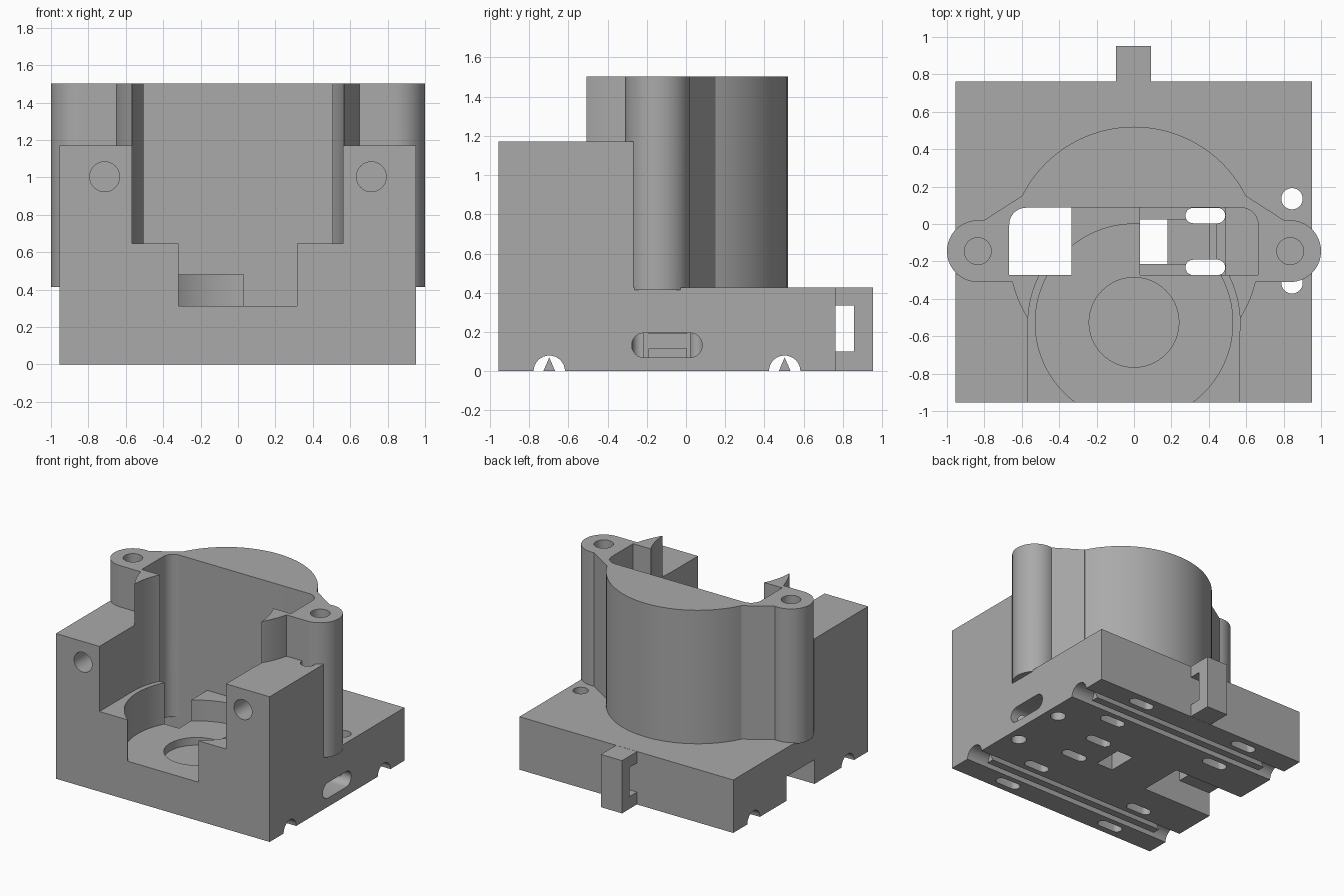
import bpy, bmesh, math
from mathutils import Vector

if "Cube" in bpy.data.objects:
    bpy.data.objects.remove(bpy.data.objects["Cube"])

grey = bpy.data.materials.new("plain grey")
grey.diffuse_color = (0.4, 0.4, 0.4, 1)
grey.use_nodes = True
grey.node_tree.nodes["Principled BSDF"].inputs["Base Color"].default_value = grey.diffuse_color


def prism(name, pts, lo, hi, axis="z"):
    """Extrude a closed 2D outline along an axis (x: pts are y,z; y: pts are x,z)."""
    place = {"x": lambda a, b, h: (h, a, b),
             "y": lambda a, b, h: (a, h, b),
             "z": lambda a, b, h: (a, b, h)}[axis]
    bm = bmesh.new()
    face = bm.faces.new([bm.verts.new(place(a, b, lo)) for a, b in pts])
    ext = bmesh.ops.extrude_face_region(bm, geom=[face])
    verts = [v for v in ext["geom"] if isinstance(v, bmesh.types.BMVert)]
    bmesh.ops.translate(bm, verts=verts, vec=Vector(place(0, 0, hi - lo)))
    bmesh.ops.recalc_face_normals(bm, faces=bm.faces)
    me = bpy.data.meshes.new(name)
    bm.to_mesh(me)
    bm.free()
    ob = bpy.data.objects.new(name, me)
    bpy.context.collection.objects.link(ob)
    me.materials.append(grey)
    return ob


def rect(a0, a1, b0, b1):
    return [(a0, b0), (a1, b0), (a1, b1), (a0, b1)]


def arc(cx, cy, r, start=0, end=360, n=64):
    full = end - start == 360
    return [(cx + r * math.cos(math.radians(start + (end - start) * i / n)),
             cy + r * math.sin(math.radians(start + (end - start) * i / n)))
            for i in range(n if full else n + 1)]


def stadium(a0, a1, b0, b1):
    r, m = (b1 - b0) / 2, (b0 + b1) / 2
    return arc(a1 - r, m, r, -90, 90, 12) + arc(a0 + r, m, r, 90, 270, 12)


def combine(body, other, op):
    mod = body.modifiers.new("join", "BOOLEAN")
    mod.operation, mod.solver, mod.object = op, "EXACT", other
    bpy.context.view_layer.objects.active = body
    bpy.ops.object.modifier_apply(modifier=mod.name)
    bpy.data.objects.remove(other)


def add(*args):
    combine(housing, prism("part", *args), "UNION")


def cut(*args):
    combine(housing, prism("cutter", *args), "DIFFERENCE")


# Base with raised front block, as one side profile
housing = prism("housing", [(-0.955, 0), (0.762, 0), (0.762, 0.427),
                            (-0.268, 0.427), (-0.268, 1.17), (-0.955, 1.17)],
                -0.955, 0.951, "x")

# Rear hook tab with side opening
add(rect(0.70, 0.953, 0.001, 0.426), -0.097, 0.092, "x")
cut(rect(0.762, 0.857, 0.1, 0.335), -0.3, 0.3, "x")

# Vertical screw holes on the right side
for y in (0.135, -0.315):
    cut(arc(0.845, y, 0.057, n=32), -0.1, 1.3)

# Round tower and its two screw ears
add(arc(0, -0.15, 0.67, n=96), 0.35, 1.503)
for s in (-1, 1):
    outline = [(0.3, -0.31), (0.3, 0.1), (0.6, 0.15)] + arc(0.835, -0.145, 0.165, 100, -90, 32)
    add([(s * x, y) for x, y in outline], 0.415, 1.503)

# Front opening, round seat and centre recess
cut(rect(-0.567, 0.562, -1.1, -0.53), 0.645, 1.7)
cut(arc(0, -0.53, 0.567, n=96), 0.645, 1.7)
cut(rect(-0.318, 0.316, -1.1, -0.6), 0.312, 1.7)
cut(arc(0, -0.528, 0.528, n=96), 0.312, 0.8)
cut(arc(0, -0.526, 0.24), 0.25, 0.4)

# Wide slot across the tower with rounded rear corners
slot = [(-0.667, -0.273), (0.663, -0.273)] + arc(0.573, -0.003, 0.09, 0, 90, 10) \
    + arc(-0.577, -0.003, 0.09, 90, 180, 10)
cut(slot, 0.48, 1.7)

# Left well opening into an underside channel
well = [(-0.667, -0.273), (-0.335, -0.273), (-0.335, 0.087)] + arc(-0.577, -0.003, 0.09, 90, 180, 10)
cut(well, 0.1, 0.6)
cut(rect(-1.1, -0.335, -0.273, 0.087), -0.1, 0.195)

# Right connector well, through window and side tunnel
cut([(0.032, -0.273), (0.663, -0.273)] + arc(0.573, -0.003, 0.09, 0, 90, 10) + [(0.032, 0.087)],
    0.3, 0.6)
cut(rect(0.032, 0.49, -0.273, 0.087), 0.195, 0.4)
cut(rect(0.032, 0.405, -0.213, 0.024), 0.07, 0.3)
cut(rect(0.032, 0.178, -0.213, 0.024), -0.1, 0.3)
cut(stadium(-0.277, 0.083, 0.07, 0.195), 0.44, 1.1, "x")
cut(rect(-0.213, 0.024, 0.115, 0.19), 0.38, 0.6, "x")

# Screw holes in the ears and in the front of the block
for s in (-1, 1):
    cut(arc(s * 0.835, -0.145, 0.072, n=32), 0.9, 1.7)
    cut(arc(s * 0.713, 1.003, 0.08, n=32), -1.1, -0.5, "y")

# Rod grooves under the base with strap slots beside them
for y in (-0.697, 0.503):
    cut(arc(y, 0, 0.08, n=32), -1.1, 1.1, "x")
    for x in (-0.49, 0.49):
        for d in (-0.165, 0.165):
            cut(stadium(x - 0.105, x + 0.105, y + d - 0.04, y + d + 0.04), -0.1, 0.2)
for y in (0.045, -0.232):
    cut(stadium(0.275, 0.488, y - 0.041, y + 0.041), -0.1, 0.25)

# Smooth round walls, sharp edges kept
bpy.ops.object.select_all(action="DESELECT")
housing.select_set(True)
bpy.context.view_layer.objects.active = housing
bpy.ops.object.shade_smooth_by_angle(angle=math.radians(30))

# Triangular ridges along the grooves
for i, y in enumerate((-0.697, 0.503)):
    prism("groove_ridge_%d" % (i + 1), [(y - 0.03, 0.001), (y + 0.03, 0.001), (y, 0.07)],
          -0.8, 0.8, "x")
